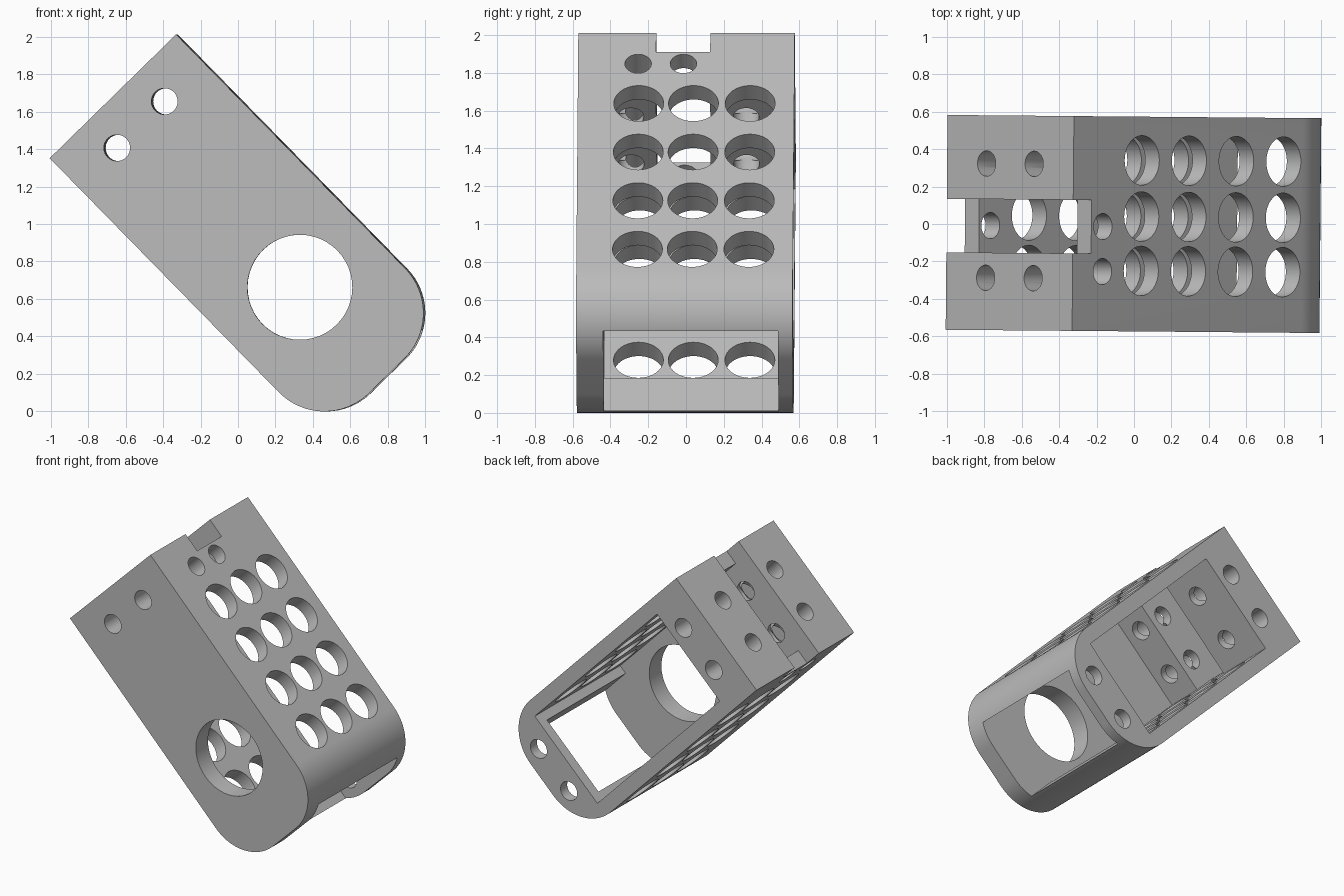
import bpy, bmesh, math
from math import sin, cos, pi, radians
from mathutils import Matrix

if "Cube" in bpy.data.objects:
    bpy.data.objects.remove(bpy.data.objects["Cube"], do_unlink=True)

# Body sizes: length along x, depth along y, height along z, before tilting
LENGTH, HALF_DEPTH, HEIGHT, ROUND = 2.088, 0.573, 0.944, 0.34
BLOCK_END, CAVITY_END, FRONT_INSIDE = 0.335, 1.80, -0.43

grey = bpy.data.materials.new("machined_grey")
grey.use_nodes = True
grey.diffuse_color = (0.5, 0.5, 0.5, 1)
grey.node_tree.nodes["Principled BSDF"].inputs["Base Color"].default_value = (0.5, 0.5, 0.5, 1)


def make_object(name, bm):
    bmesh.ops.recalc_face_normals(bm, faces=bm.faces)
    mesh = bpy.data.meshes.new(name)
    bm.to_mesh(mesh)
    bm.free()
    obj = bpy.data.objects.new(name, mesh)
    bpy.context.collection.objects.link(obj)
    return obj


def cut(bm):
    """Subtract a shape from the housing and discard the cutter."""
    cutter = make_object("cutter", bm)
    cutter.hide_render = True
    mod = housing.modifiers.new("cut", 'BOOLEAN')
    mod.operation, mod.solver, mod.object = 'DIFFERENCE', 'EXACT', cutter
    bpy.context.view_layer.objects.active = housing
    bpy.ops.object.modifier_apply(modifier=mod.name)
    bpy.data.objects.remove(cutter, do_unlink=True)


def cut_box(x, y, z):
    bm = bmesh.new()
    size = Matrix.Diagonal((x[1] - x[0], y[1] - y[0], z[1] - z[0], 1))
    centre = Matrix.Translation([(a + b) / 2 for a, b in (x, y, z)])
    bmesh.ops.create_cube(bm, size=1, matrix=centre @ size)
    cut(bm)


def cut_hole(centre, radius, length, axis):
    turn = {'X': Matrix.Rotation(pi / 2, 4, 'Y'),
            'Y': Matrix.Rotation(pi / 2, 4, 'X'), 'Z': Matrix()}[axis]
    bm = bmesh.new()
    bmesh.ops.create_cone(bm, cap_ends=True, segments=48, radius1=radius, radius2=radius,
                          depth=length, matrix=Matrix.Translation(centre) @ turn)
    cut(bm)


# Housing: a bar with two rounded corners at the far end
outline = [(0, HEIGHT), (0, 0)]
for mid, start in ((ROUND, -pi / 2), (HEIGHT - ROUND, 0)):
    for i in range(25):
        a = start + pi / 2 * i / 24
        outline.append((LENGTH - ROUND + ROUND * cos(a), mid + ROUND * sin(a)))
bm = bmesh.new()
side = bm.faces.new([bm.verts.new((x, -HALF_DEPTH, z)) for x, z in outline])
solid = bmesh.ops.extrude_face_region(bm, geom=[side])
verts = [v for v in solid["geom"] if isinstance(v, bmesh.types.BMVert)]
bmesh.ops.translate(bm, verts=verts, vec=(0, 2 * HALF_DEPTH, 0))
housing = make_object("perforated_housing", bm)
housing.data.materials.append(grey)

# Cavity open to the back, and the window in the rounded end
cut_box((BLOCK_END, CAVITY_END), (FRONT_INSIDE, 1), (0.105, HEIGHT - 0.105))
cut_box((CAVITY_END - 0.1, 3), (FRONT_INSIDE, 0.495), (0.17, HEIGHT - 0.17))

# Slot across the end block, and its opening into the cavity
cut_box((-1, 0.14), (-0.16, 0.126), (-1, 2))
cut_box((0.1, BLOCK_END + 0.1), (-0.16, 0.126), (0.105, HEIGHT - 0.105))

# Large round opening in the front wall
cut_hole((1.426, -HALF_DEPTH, HEIGHT / 2), 0.28, 0.5, 'Y')

# Grid of ventilation holes through both long walls
for row in range(4):
    for y in (-0.25, 0.04, 0.34):
        cut_hole((0.522 + 0.36 * row, y, HEIGHT / 2), 0.132, 2, 'Z')

# Screw holes: through the end block in all directions, and the back rim
for y in (-0.255, -0.015):
    cut_hole((0.228, y, HEIGHT / 2), 0.07, 2, 'Z')
for z in (0.295, 0.65):
    cut_hole((0.212, 0, z), 0.07, 2, 'Y')
    cut_hole((1.947, HALF_DEPTH, z), 0.07, 0.3, 'Y')
    for y in (-0.294, 0.316):
        cut_hole((BLOCK_END / 2, y, z), 0.068, 0.5, 'X')

# Tilt the housing onto its rounded corner
pose = (Matrix.Rotation(radians(-0.5), 4, 'Z') @ Matrix.Translation((-1, 0, 1.346))
        @ Matrix.Rotation(radians(45.6), 4, 'Y'))
housing.data.transform(pose)
low = min(v.co.z for v in housing.data.vertices)
housing.data.transform(Matrix.Translation((0, 0, -low)))

bpy.ops.object.select_all(action='DESELECT')
housing.select_set(True)
bpy.context.view_layer.objects.active = housing
bpy.ops.object.shade_smooth_by_angle(angle=radians(30))
